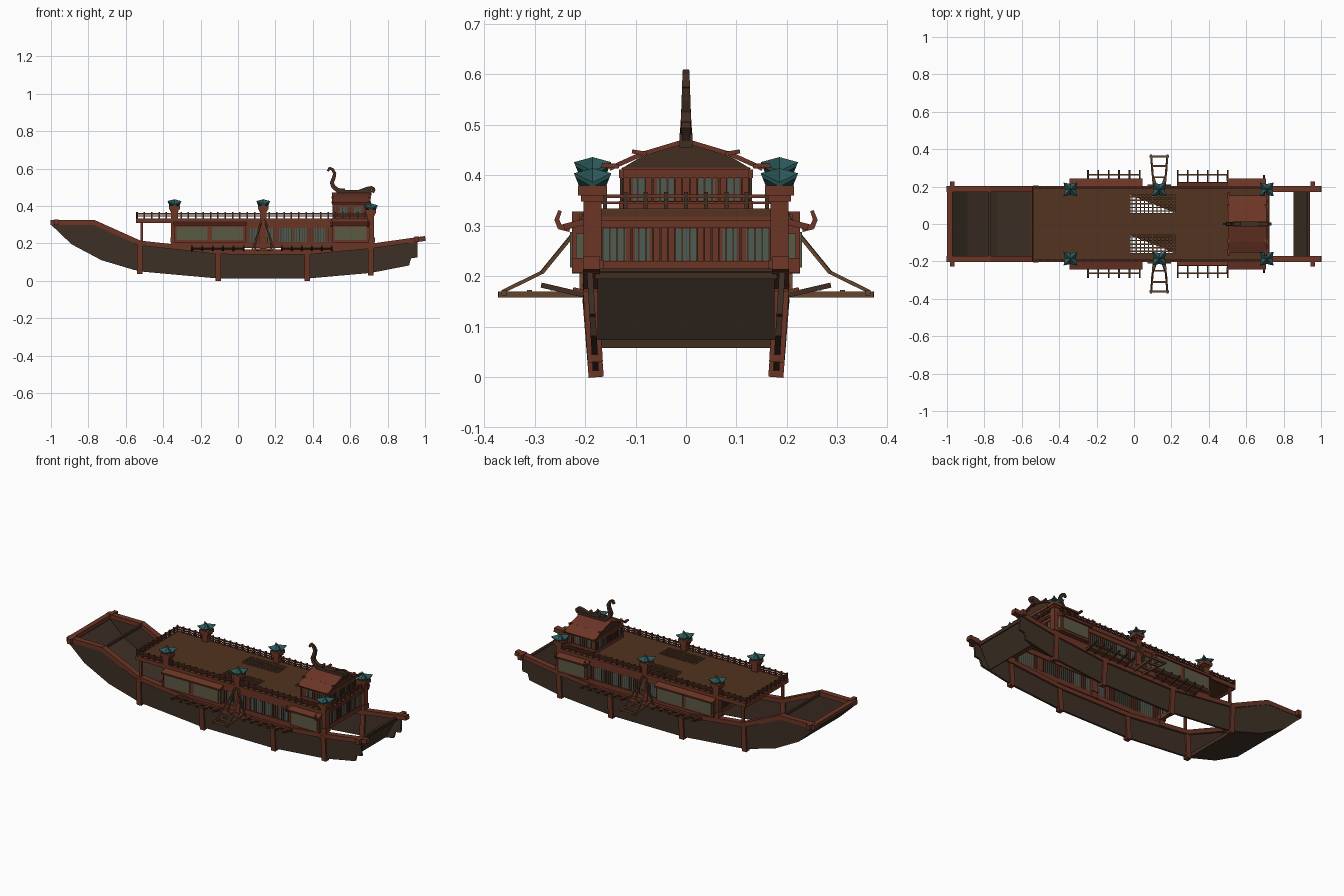
import bpy, bmesh, math
from mathutils import Vector as V

if "Cube" in bpy.data.objects:
    bpy.data.objects.remove(bpy.data.objects["Cube"])

COL = dict(hull_brown=(.050, .031, .020), red_wood=(.150, .036, .019), deck_brown=(.085, .033, .014),
           olive_panel=(.105, .100, .060), teal_tile=(.027, .105, .105), grey_teal=(.075, .105, .085),
           tan_wood=(.130, .060, .028), dark_wood=(.055, .026, .015))
MATS, PARTS = {}, {}
for n, c in COL.items():
    MATS[n] = bpy.data.materials.new(n)
    MATS[n].diffuse_color = (*c, 1)

def add(name, mat, verts, faces, mir=False):
    bm = PARTS.setdefault((name, mat), bmesh.new())
    for s in ((1, -1) if mir else (1,)):
        vs = [bm.verts.new((v[0], v[1] * s, v[2])) for v in verts]
        for f in faces:
            bm.faces.new([vs[i] for i in f])

HEX = [(0, 1, 2, 3), (7, 6, 5, 4), (0, 4, 5, 1), (1, 5, 6, 2), (2, 6, 7, 3), (3, 7, 4, 0)]

def box(name, mat, x, y, z, mir=False):
    (a, b), (c, d), (e, f) = x, y, z
    add(name, mat, [(a, c, e), (b, c, e), (b, d, e), (a, d, e), (a, c, f), (b, c, f), (b, d, f), (a, d, f)], HEX, mir)

def beam(name, mat, p, q, w, h, mir=False, taper=1):
    p, q = V(p), V(q)
    d = (q - p).normalized()
    s = d.cross(V((0, 0, 1)))
    s = s.normalized() if s.length > .01 else V((0, 1, 0))
    u = s.cross(d)
    r = []
    for o, k in ((p - d * .002, 1), (q + d * .002, taper)):
        r += [o + (s * a * w + u * b * h) * k / 2 for a, b in ((-1, -1), (1, -1), (1, 1), (-1, 1))]
    add(name, mat, r, HEX, mir)

def chain(name, mat, pts, w, h, mir=False, end=1):
    n = len(pts) - 1
    for i in range(n):
        k, k2 = 1 + (end - 1) * i / n, 1 + (end - 1) * (i + 1) / n
        beam(name, mat, pts[i], pts[i + 1], w * k, h * k, mir, k2 / k)

def prism(name, mat, a, b, mir=False):
    n = len(a)
    add(name, mat, list(a) + list(b), [tuple(range(n)), tuple(range(2 * n - 1, n - 1, -1))] +
        [(i, (i + 1) % n, (i + 1) % n + n, i + n) for i in range(n)], mir)

# ---- hull: open-bottomed side walls, rails, ribs
top = [(-1, .312), (-.77, .312), (-.525, .202), (-.105, .155), (.37, .153), (.71, .185), (1, .226)]
low = [(-1, .30), (-.89, .195), (-.73, .11), (-.525, .05), (-.105, .012), (.37, .012), (.71, .042), (.915, .082),
       (.925, .12), (.96, .125), (.96, .22)]

def interp(pts, x):
    for (a, za), (b, zb) in zip(pts, pts[1:]):
        if a <= x <= b:
            return za + (zb - za) * (x - a) / (b - a)

def side(z):
    return .172 + .06 * z

outline = low + top[-2:0:-1] + [(-1, .315)]
prism('hull_side', 'hull_brown', [(x, side(z), z) for x, z in outline],
      [(x, side(z) + .012, z) for x, z in outline], True)
chain('gunwale', 'red_wood', [(x, .187, z) for x, z in top], .034, .026, True)
for x in (-.525, -.105, .37, .71):
    zb, zt = interp(low, x) - .012, interp(top, x)
    beam('hull_rib', 'red_wood', (x, side(zb) + .006, zb + .002), (x, .19, zt), .03, .03, True)
for x in (-.972, .955):
    z = .312 if x < 0 else .22
    box('beam_end', 'red_wood', (x - .012, x + .012), (.17, .226), (z - .014, z + .016), True)
# ---- bow plate and cross beams
bow = low[:3] + [(-.555, .058)]
prism('bow_plate', 'hull_brown', [(x, -.178, z) for x, z in bow] + [(x, -.178, z + .014) for x, z in bow[::-1]],
      [(x, .178, z) for x, z in bow] + [(x, .178, z + .014) for x, z in bow[::-1]])
box('bow_beam', 'red_wood', (-1, -.97), (-.2, .2), (.30, .325))
box('bow_crossbar', 'dark_wood', (-.777, -.765), (-.18, .18), (.302, .318))
box('bow_sill', 'dark_wood', (-.56, -.545), (-.178, .178), (.058, .08))
beam('stern_plate', 'hull_brown', (.86, 0, .078), (.935, 0, .21), .35, .012)
box('stern_beam', 'dark_wood', (.925, .94), (-.18, .18), (.195, .215))

# ---- lattice walls
def lattice(name, axis, c, a0, a1, z0, z1, patches, mir=False):
    def b(m, s, t, lo, hi, th):
        r, k = (s, t), (c - th / 2, c + th / 2)
        box(name + '_' + m, m, *((r, k) if axis == 'x' else (k, r)), (lo, hi), mir)
    b('red_wood', a0, a1, z0, z1, .01)
    h = z1 - z0
    for f0, f1 in patches:
        b('grey_teal', a0 + f0 * (a1 - a0), a0 + f1 * (a1 - a0), z0 + .22 * h, z0 + .74 * h, .014)
    n = int((a1 - a0) / .014)
    for i in range(n + 1):
        x = a0 + (a1 - a0) * i / n
        b('dark_wood', x - .0017, x + .0017, z0 + .2 * h, z0 + .76 * h, .018)
    for f in (.0, .76):
        b('red_wood', a0, a1, z0 + f * h, z0 + (f + .2) * h, .022)

P = [(.03, .17), (.22, .3), (.44, .56), (.7, .78), (.83, .97)]
lattice('end_wall', 'y', .70, -.18, .18, .205, .325, P)
lattice('fore_wall', 'y', -.335, -.18, .18, .205, .325, P)
lattice('side_wall', 'x', .188, -.335, .71, .175, .32, [(.05, .15), (.2, .3), (.38, .42), (.46, .5), (.53, .6),
        (.61, .67), (.71, .77), (.85, .95)], True)

# ---- projecting side bays with olive panels, eaves and curled finials
def bay(x0, x1, divs):
    box('side_bay', 'red_wood', (x0, x1), (.185, .226), (.205, .305), True)
    w = (x1 - x0) / divs
    for i in range(divs):
        box('bay_panel', 'olive_panel', (x0 + i * w + .012, x0 + (i + 1) * w - .012), (.222, .23), (.217, .288), True)
    for x in (x0, x1):
        box('bay_end_panel', 'olive_panel', (x - .003, x + .003), (.196, .218), (.22, .285), True)
    beam('bay_eave', 'red_wood', ((x0 + x1) / 2, .185, .312), ((x0 + x1) / 2, .24, .298), x1 - x0 + .01, .012, True)
bay(-.34, .04, 2)
bay(.505, .70, 1)
for x in (.50, .695):
    chain('bay_finial', 'red_wood', [(x, .232, .294), (x, .25, .298), (x, .256, .312), (x, .25, .328)], .012, .012, True, .6)

# ---- upper deck with two latticed hatches
for x, y in (((-.54, .725), (-.06, .06)), ((-.54, -.02), (.06, .155)), ((.22, .725), (.06, .155)), ((-.54, .725), (.155, .198))):
    box('upper_deck', 'deck_brown', x, y, (.318, .332), y[0] > 0)
for i in range(11):
    x = -.01 + i * .022
    box('hatch_bar', 'tan_wood', (x - .003, x + .003), (.06, .155), (.324, .331), True)
for i in range(5):
    y = .07 + i * .019
    box('hatch_bar', 'tan_wood', (-.02, .22), (y - .003, y + .003), (.324, .331), True)
add('hatch_half_cover', 'deck_brown', [(-.02, .155, .322), (.22, .155, .322), (.22, .06, .322)], [(0, 1, 2)])
add('hatch_half_cover', 'deck_brown', [(-.02, -.06, .322), (.22, -.06, .322), (.22, -.155, .322)], [(0, 1, 2)])
box('deck_post', 'red_wood', (-.522, -.508), (.18, .194), (.2, .32), True)
box('deck_edge', 'red_wood', (-.54, .725), (.192, .203), (.31, .334), True)
for x in (-.54, .718):
    box('deck_edge', 'red_wood', (x - .005, x + .005), (-.2, .2), (.31, .334))

# ---- railing
for z, t in ((.343, .005), (.355, .007)):
    box('railing', 'red_wood', (-.54, .72), (.19, .198), (z, z + t), True)
    for x in (-.54, .715):
        box('railing', 'red_wood', (x - .004, x + .004), (-.195, .195), (z, z + t))
for i in range(33):
    x = -.54 + i * .0393
    box('railing_post', 'dark_wood', (x - .004, x + .004), (.189, .199), (.33, .368), True)
for i in range(9):
    for x in (-.54, .715):
        y = -.16 + i * .04
        box('railing_post', 'dark_wood', (x - .005, x + .005), (y - .004, y + .004), (.33, .367))

# ---- columns with upturned tile caps
for x, zt in ((-.34, .40), (.135, .40), (.71, .378)):
    y = .185
    box('column', 'red_wood', (x - .018, x + .018), (y - .018, y + .018), (.17, zt - .01), True)
    box('column_base', 'red_wood', (x - .022, x + .022), (y - .022, y + .022), (.205, .232), True)
    for r, a, b in ((.023, -.03, -.018), (.029, -.018, .002)):
        box('column_capital', 'red_wood', (x - r, x + r), (y - r, y + r), (zt + a, zt + b), True)
    ring = [(1, 0), (1, 1), (0, 1), (-1, 1), (-1, 0), (-1, -1), (0, -1), (1, -1)]
    vs = [(x, y, zt + .036), (x, y, zt)]
    for i, (a, b) in enumerate(ring):
        r, h = (.037, .026) if i % 2 else (.029, .008)
        vs += [(x + a * r, y + b * r, zt + h), (x + a * r * .9, y + b * r * .9, zt + h - .009)]
    fs = []
    for i in range(8):
        p, q = 2 + 2 * i, 2 + 2 * ((i + 1) % 8)
        fs += [(0, p, q), (1, q + 1, p + 1), (p, p + 1, q + 1, q)]
    add('column_cap', 'teal_tile', vs, fs, True)

# ---- upper cabin
for x in (.515, .69):
    lattice('cabin_end', 'y', x, -.125, .125, .332, .415, [(.08, .17), (.27, .4), (.6, .73), (.83, .92)])
lattice('cabin_side', 'x', .122, .515, .69, .332, .415, [(.15, .4), (.6, .85)], True)
gable = [(-.13, .412), (.13, .412), (.09, .436), (0, .464), (-.09, .436)]
prism('gable', 'dark_wood', [(.515, y, z) for y, z in gable], [(.695, y, z) for y, z in gable])
for p, q in (((0, .468), (.09, .441)), ((.09, .441), (.15, .414))):
    beam('cabin_roof', 'red_wood', (.605, *p), (.605, *q), .205, .009, True)
for x in (.505, .705):
    beam('roof_tip', 'red_wood', (x, .08, .443), (x, .105, .447), .012, .008, True)
    beam('roof_tip', 'red_wood', (x, .135, .418), (x, .165, .42), .012, .009, True)
# ---- ridge ornament
box('ridge', 'dark_wood', (.53, .715), (-.013, .013), (.455, .484))
chain('ridge_neck', 'dark_wood', [(.57, 0, .48), (.535, 0, .483), (.51, 0, .502), (.502, 0, .525), (.512, 0, .55),
      (.517, 0, .573), (.506, 0, .594), (.49, 0, .603), (.481, 0, .588)], .024, .026, False, .45)
chain('ridge_tail', 'dark_wood', [(.65, 0, .476), (.69, 0, .492), (.715, 0, .497), (.728, 0, .488), (.72, 0, .474)],
      .022, .022, False, .7)

# ---- side benches
for x0, x1 in ((-.25, .035), (.23, .505)):
    xm = (x0 + x1) / 2
    beam('bench_plank', 'red_wood', (xm, .195, .168), (xm, .222, .174), x1 - x0, .008, True)
    box('bench_rail', 'tan_wood', (x0, x1), (.258, .268), (.172, .18), True)
    for i in range(6):
        x = x0 + .004 + (x1 - x0 - .008) * i / 5
        beam('bench_slat', 'dark_wood', (x, .19, .160), (x, .285, .182), .009, .01, True)

# ---- outrigger frames and stays
for s in (-1, 1):
    x = .135
    beam('outrigger_arm', 'tan_wood', (x + s * .028, .18, .164), (x + s * .044, .37, .164), .011, .012, True)
    chain('outrigger_stay', 'tan_wood', [(x + s * .044, .362, .17), (x + s * .04, .285, .208), (x + s * .02, .222, .285),
          (x + s * .008, .2, .325)], .007, .007, True)
    beam('side_stay', 'tan_wood', (x + s * .008, .207, .32), (x + s * .06, .207, .165), .007, .007, True)
for y, h in ((.36, .053), (.31, .042), (.25, .036)):
    box('outrigger_bar', 'tan_wood', (.135 - h, .135 + h), (y - .005, y + .005), (.162, .173), True)

for (name, mat), bm in PARTS.items():
    if name != 'hatch_half_cover':
        bmesh.ops.recalc_face_normals(bm, faces=bm.faces)
    me = bpy.data.meshes.new(name)
    bm.to_mesh(me)
    bm.free()
    me.materials.append(MATS[mat])
    bpy.context.collection.objects.link(bpy.data.objects.new(name, me))

for m in bpy.data.materials:
    if m.users and not m.is_grease_pencil:
        m.use_nodes = True
        m.node_tree.nodes["Principled BSDF"].inputs["Base Color"].default_value = m.diffuse_color
